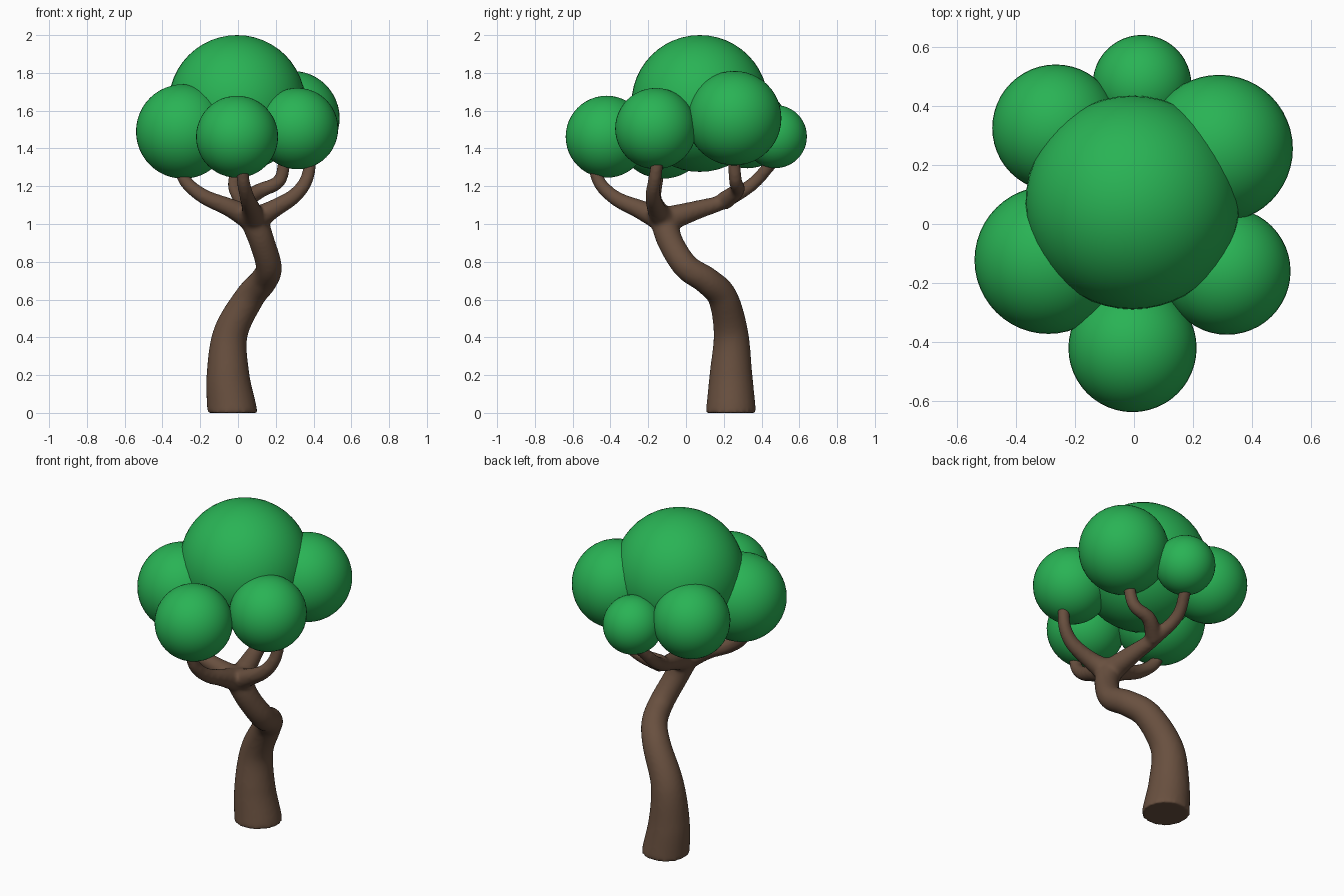
import bpy, bmesh, math
from mathutils import Vector

if "Cube" in bpy.data.objects:
    bpy.data.objects.remove(bpy.data.objects["Cube"])


def material(name, color):
    m = bpy.data.materials.new(name)
    m.diffuse_color = (*color, 1)
    m.use_nodes = True
    m.node_tree.nodes["Principled BSDF"].inputs["Base Color"].default_value = m.diffuse_color
    return m


bark = material("bark", (0.14, 0.08, 0.05))
leaf = material("leaf", (0.022, 0.45, 0.09))


def spline(points, steps=8):
    """Catmull-Rom samples of (x, y, z, radius) points."""
    p = [Vector(q) for q in points]
    p = [2 * p[0] - p[1]] + p + [2 * p[-1] - p[-2]]
    out = []
    for i in range(1, len(p) - 2):
        a, b, c, d = p[i - 1:i + 3]
        for k in range(steps):
            t = k / steps
            out.append(0.5 * (2 * b + (c - a) * t + (2 * a - 5 * b + 4 * c - d) * t * t
                              + (3 * b - a - 3 * c + d) * t ** 3))
    return out + [p[-2]]


def tube(bm, points, sides=24):
    """Closed tapering tube along a smooth path."""
    path = spline(points)
    side, last, rings = None, None, []
    for i, q in enumerate(path):
        tan = (path[min(i + 1, len(path) - 1)] - path[max(i - 1, 0)]).to_3d().normalized()
        if last is None:
            tan = tan if q.z > 0.1 else Vector((0, 0, 1))
            side = tan.orthogonal().normalized()
        else:
            side = last.rotation_difference(tan) @ side
        last = tan
        up = tan.cross(side)
        rings.append([bm.verts.new(q.to_3d() + q.w * (math.cos(a) * side + math.sin(a) * up))
                      for a in (2 * math.pi * k / sides for k in range(sides))])
    for r, s in zip(rings, rings[1:]):
        for k in range(sides):
            n = (k + 1) % sides
            bm.faces.new((r[k], r[n], s[n], s[k]))
    bm.faces.new(rings[0][::-1])
    bm.faces.new(rings[-1])


bm = bmesh.new()
# Trunk
tube(bm, [(-.03, .238, 0, .134), (-.053, .238, .2, .114), (-.04, .238, .42, .092),
          (.06, .195, .61, .079), (.135, .11, .7, .073), (.163, 0, .775, .069),
          (.125, -.085, .91, .068), (.078, -.12, 1.04, .075)])

# Branches, all tapering by one rule
crotch, fork = (.085, -.115, 1.02), (.02, .2, 1.12)
taper = (.07, .05, .04, .035, .033)
left = [crotch, (-.04, -.155, 1.085), (-.18, -.17, 1.145), (-.28, -.155, 1.23), (-.31, -.14, 1.34)]
right = [crotch, (.18, -.155, 1.075), (.3, -.175, 1.15), (.365, -.165, 1.24), (.385, -.145, 1.36)]
front = [crotch, (.07, -.25, 1.08), (.05, -.37, 1.135), (.03, -.455, 1.215), (.02, -.49, 1.32)]
back = [crotch, (.05, .06, 1.075), fork, (-.02, .35, 1.21), (.01, .46, 1.33)]
back_twig = [fork, (.12, .27, 1.178), (.22, .262, 1.23), (.25, .25, 1.36)]
for branch in (left, right, front, back, back_twig):
    tube(bm, [(*p, r) for p, r in zip(branch, taper[-len(branch):])])

# Fuse the trunk and branches into one smooth skin
mesh = bpy.data.meshes.new("trunk_and_branches")
bm.to_mesh(mesh)
bm.free()
mesh.materials.append(bark)
trunk = bpy.data.objects.new("trunk_and_branches", mesh)
bpy.context.collection.objects.link(trunk)
fuse = trunk.modifiers.new("fuse", 'REMESH')
fuse.mode = 'VOXEL'
fuse.voxel_size = 0.011
fuse.use_smooth_shade = True
soften = trunk.modifiers.new("soften", 'SMOOTH')
soften.factor = 0.5
soften.iterations = 8

# Leaf clumps
clumps = {
    "crown_top": (-.005, .073, 1.638, .362),
    "crown_left": (-.29, -.122, 1.49, .25),
    "crown_front": (-.005, -.42, 1.462, .217),
    "crown_right": (.315, -.16, 1.505, .215),
    "crown_back_right": (.288, .255, 1.56, .25),
    "crown_back": (.027, .473, 1.463, .167),
    "crown_back_left": (-.265, .325, 1.51, .215),
}
for name, (x, y, z, r) in clumps.items():
    bpy.ops.mesh.primitive_uv_sphere_add(segments=48, ring_count=24, radius=r, location=(x, y, z))
    ob = bpy.context.object
    ob.name = name
    ob.data.materials.append(leaf)
    bpy.ops.object.shade_smooth()
